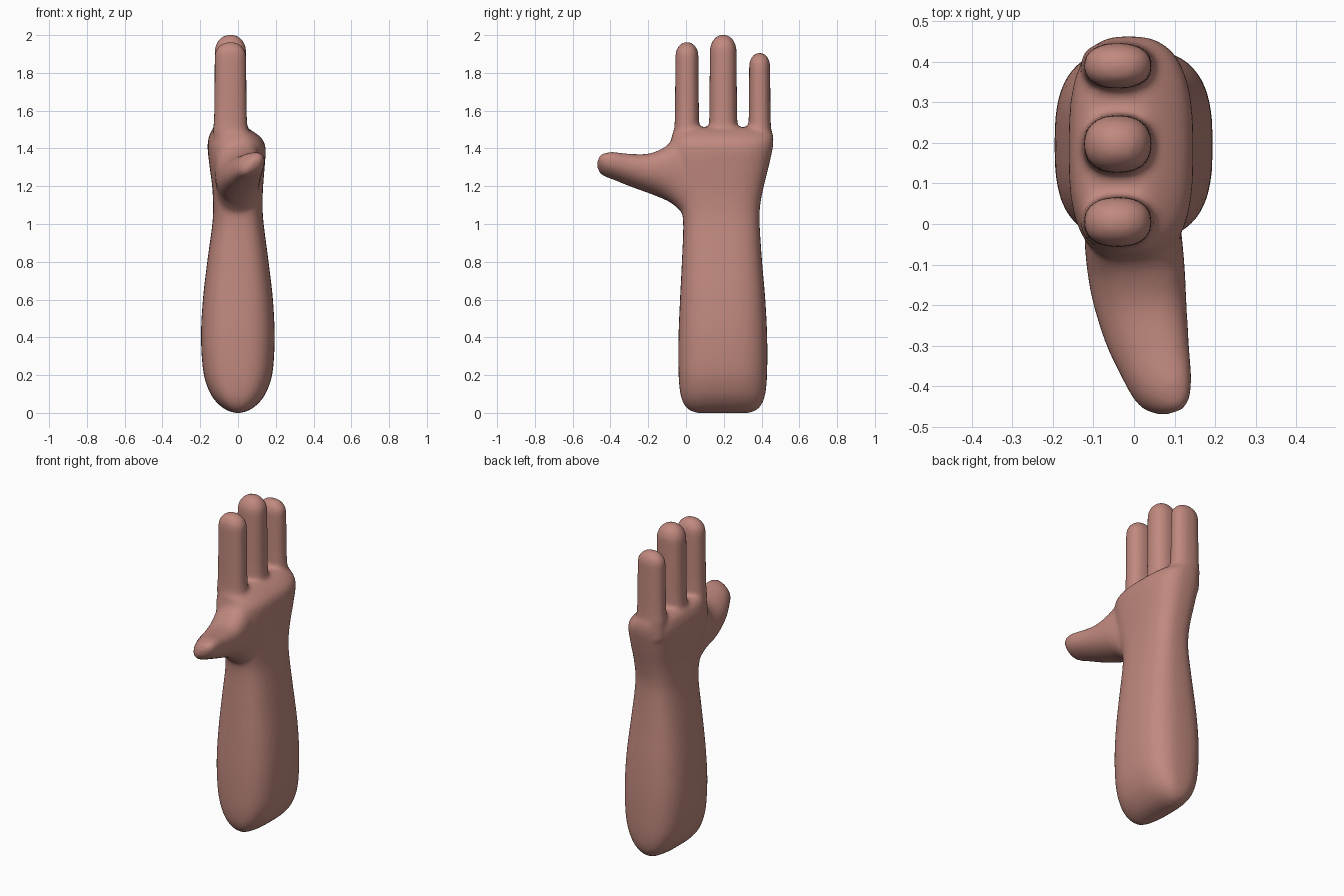
import bpy, bmesh, math
from mathutils import Vector

skin = bpy.data.materials.new("dusty pink skin")
skin.diffuse_color = (0.53, 0.25, 0.21, 1)

SIDES = 40
bm = bmesh.new()


def smooth_rows(rows, steps=5):
    """Catmull-Rom interpolation between table rows."""
    out = []
    for i in range(len(rows) - 1):
        p = [Vector(rows[max(0, min(len(rows) - 1, i + k))]) for k in (-1, 0, 1, 2)]
        for s in range(steps):
            t = s / steps
            out.append(0.5 * (2 * p[1] + (p[2] - p[0]) * t
                              + (2 * p[0] - 5 * p[1] + 4 * p[2] - p[3]) * t * t
                              + (3 * p[1] - p[0] - 3 * p[2] + p[3]) * t ** 3))
    return out + [Vector(rows[-1])]


def loft(rows, place, power):
    """Rows of (position, a_min, a_max, b_min, b_max) become a closed superellipse loft."""
    rings = []
    for pos, a0, a1, b0, b1 in rows:
        ring = []
        for k in range(SIDES):
            t = math.tau * k / SIDES
            c, s = math.cos(t), math.sin(t)
            u = math.copysign(abs(c) ** (2 / power), c)
            v = math.copysign(abs(s) ** (2 / power), s)
            a = (a0 + a1) / 2 + u * (a1 - a0) / 2
            b = (b0 + b1) / 2 + v * (b1 - b0) / 2
            ring.append(bm.verts.new(place(pos, a, b, u)))
        rings.append(ring)
    for r, q in zip(rings, rings[1:]):
        for k in range(SIDES):
            j = (k + 1) % SIDES
            bm.faces.new((r[k], r[j], q[j], q[k]))
    bm.faces.new(rings[0][::-1])
    bm.faces.new(rings[-1])


# forearm, wrist and palm: z, x range, y range
arm = [
    (0.000, -0.02, 0.02, 0.05, 0.34),
    (0.020, -0.07, 0.07, 0.01, 0.38),
    (0.060, -0.117, 0.117, -0.018, 0.408),
    (0.120, -0.155, 0.155, -0.033, 0.423),
    (0.220, -0.184, 0.184, -0.040, 0.430),
    (0.400, -0.196, 0.194, -0.040, 0.430),
    (0.600, -0.186, 0.185, -0.032, 0.420),
    (0.800, -0.163, 0.162, -0.022, 0.403),
    (1.000, -0.136, 0.136, -0.015, 0.390),
    (1.100, -0.132, 0.130, -0.030, 0.393),
    (1.200, -0.137, 0.133, -0.060, 0.412),
    (1.300, -0.150, 0.141, -0.085, 0.437),
    (1.400, -0.161, 0.146, -0.090, 0.459),
    (1.450, -0.157, 0.128, -0.078, 0.463),
    (1.490, -0.142, 0.080, -0.068, 0.455),
    (1.512, -0.115, 0.035, -0.050, 0.435),
]
loft(smooth_rows(arm), lambda z, x, y, u: (x, y, z), 2.8)

# thumb: y, x range, z range, tilted so its +x side is higher
thumb = [
    (-0.470, 0.055, 0.085, 1.305, 1.325),
    (-0.458, 0.025, 0.118, 1.280, 1.352),
    (-0.430, -0.002, 0.137, 1.258, 1.370),
    (-0.380, -0.030, 0.142, 1.238, 1.375),
    (-0.300, -0.068, 0.136, 1.205, 1.367),
    (-0.200, -0.100, 0.130, 1.168, 1.368),
    (-0.120, -0.115, 0.126, 1.135, 1.400),
    (-0.070, -0.120, 0.122, 1.105, 1.445),
    (-0.030, -0.122, 0.118, 1.068, 1.480),
    (0.020, -0.115, 0.112, 1.020, 1.480),
    (0.100, -0.100, 0.100, 1.050, 1.440),
]


def place_thumb(y, x, z, u):
    tilt = 0.025 * min(1, max(0, (-y - 0.03) / 0.1))
    return (x, y, z + u * tilt)


loft(smooth_rows(thumb), place_thumb, 2.2)

# three fingers: y centre, half width, tip height
for yc, w, tip in ((0.005, 0.064, 1.965), (0.197, 0.074, 2.004), (0.39, 0.058, 1.908)):
    rows = []
    for z, f in ((1.38, 1.0), (1.50, 1.06), (1.53, 1.02), (1.60, 0.99), (tip - w * 1.2, 0.96)):
        rows.append((z, -0.04 - 0.087 * f, -0.04 + 0.087 * f, yc - w * f, yc + w * f))
    for k in range(1, 8):
        t = math.radians(12.5 * k)
        f = 0.96 * math.cos(t)
        z = tip - w * 1.2 * (1 - math.sin(t))
        rows.append((z, -0.04 - 0.087 * f, -0.04 + 0.087 * f, yc - w * f, yc + w * f))
    loft(rows, lambda z, x, y, u: (x, y, z), 2.3)

bmesh.ops.recalc_face_normals(bm, faces=bm.faces)
mesh = bpy.data.meshes.new("arm_and_hand")
bm.to_mesh(mesh)
bm.free()
hand = bpy.data.objects.new("arm_and_hand", mesh)
bpy.context.collection.objects.link(hand)
mesh.materials.append(skin)

# fuse the parts into one soft skin
fuse = hand.modifiers.new("fuse", 'REMESH')
fuse.mode = 'VOXEL'
fuse.voxel_size = 0.012
fuse.use_smooth_shade = True
soften = hand.modifiers.new("soften", 'SMOOTH')
soften.factor = 0.5
soften.iterations = 8
